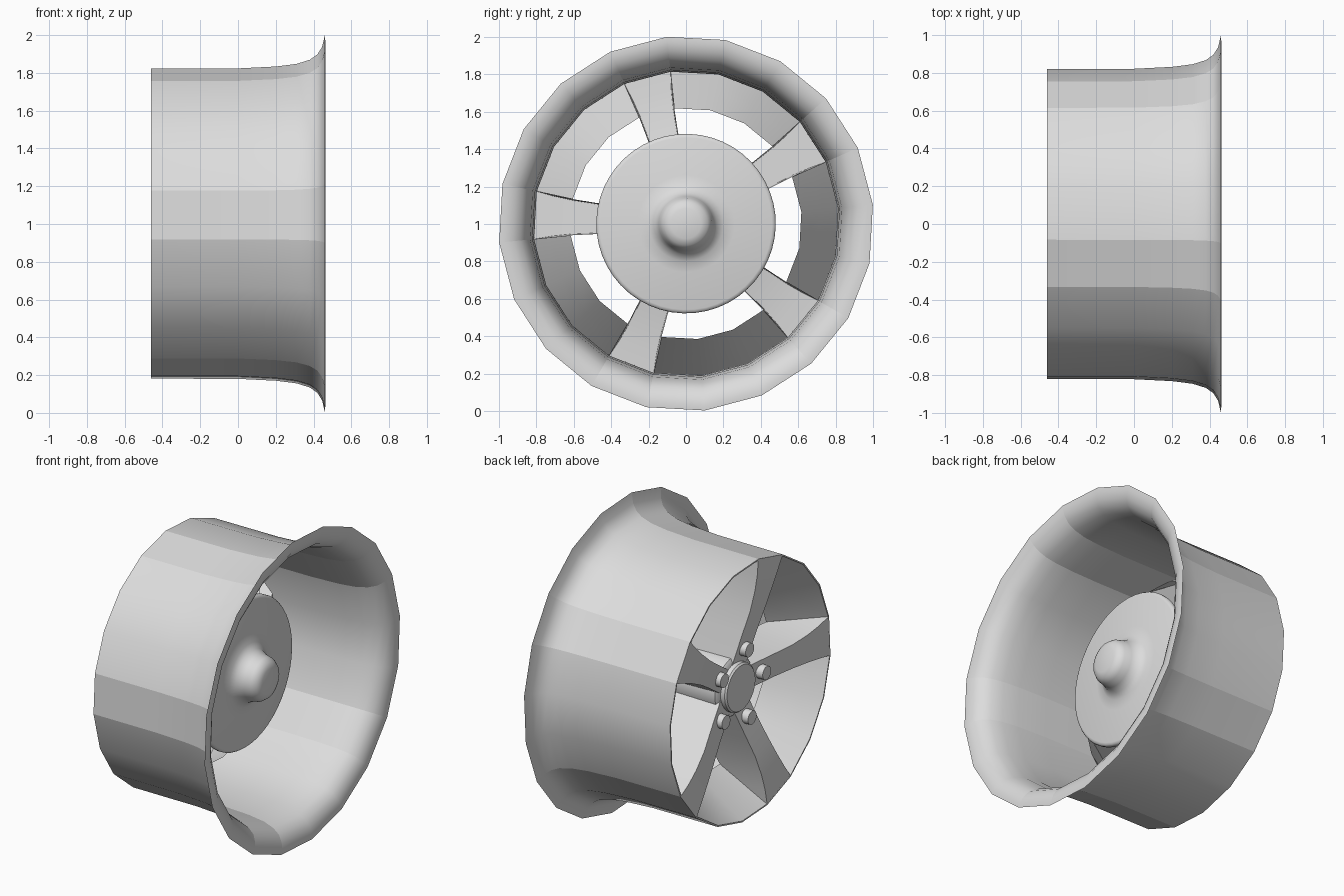
import bpy, bmesh, math
from mathutils import Matrix, Vector

if "Cube" in bpy.data.objects:
    bpy.data.objects.remove(bpy.data.objects["Cube"], do_unlink=True)

metal = bpy.data.materials.new("grey_metal")
metal.use_nodes = True
GREY = (0.72, 0.72, 0.72, 1)
metal.diffuse_color = GREY
metal.node_tree.nodes["Principled BSDF"].inputs["Base Color"].default_value = GREY

AXLE_Z = 1.002
START = math.radians(-5.8)      # first corner of the twenty-sided rim
STEP = math.tau / 20
SPOKES = [START - STEP / 2 + math.tau * i / 5 for i in range(5)]


def polar(x, r, angle, side=0.0):
    """Point at distance r from the axle; the angle runs from up towards +y."""
    s, c = math.sin(angle), math.cos(angle)
    return Vector((x, r * s + side * c, AXLE_Z + r * c - side * s))


def finish(name, bm, limit=40):
    bmesh.ops.remove_doubles(bm, verts=bm.verts, dist=0.0005)
    bmesh.ops.recalc_face_normals(bm, faces=bm.faces)
    for f in bm.faces:
        f.smooth = True
    for e in bm.edges:
        if len(e.link_faces) == 2 and e.calc_face_angle(0) > math.radians(limit):
            e.smooth = False
    mesh = bpy.data.meshes.new(name)
    bm.to_mesh(mesh)
    bm.free()
    mesh.materials.append(metal)
    obj = bpy.data.objects.new(name, mesh)
    bpy.context.collection.objects.link(obj)


def lathe(name, profile, sides, closed=False, skip=(), creases=()):
    """Turn an (x, radius) profile round the axle; skip and creases repeat every four sides."""
    bm = bmesh.new()
    rings = [[bm.verts.new(polar(x, r, START + math.tau * k / sides)) for x, r in profile]
             for k in range(sides)]
    n = len(profile)
    for k in range(sides):
        if k % 4 in skip:
            continue
        a, b = rings[k], rings[(k + 1) % sides]
        for i in range(n if closed else n - 1):
            j = (i + 1) % n
            bm.faces.new((a[i], a[j], b[j], b[i]))
    for k in range(sides):
        if k % 4 in creases:
            for i in range(n - 1):
                bm.edges.get((rings[k][i], rings[k][i + 1])).smooth = False
    finish(name, bm)


# Barrel with flared lip, creased beside each spoke
outer = [(-0.46, 0.825), (0, 0.826), (0.2, 0.836), (0.31, 0.85), (0.38, 0.872),
         (0.42, 0.9), (0.445, 0.94), (0.46, 1.004)]
inner = [(0.462, 0.975), (0.45, 0.93), (0.425, 0.89), (0.38, 0.86), (0.31, 0.838),
         (0.2, 0.825), (0, 0.817), (-0.46, 0.816)]
lathe("barrel", outer + inner, 20, closed=True, creases=(0, 3))

# Tapered window walls between the spokes
lathe("window_walls", [(-0.46, 0.82), (-0.305, 0.72), (-0.15, 0.62)], 20, skip=(3,))

# Spokes: channels open at the back, wider at the rim
# distance, front half width, front x, back half width, back x
SECTIONS = [(0.812, 0.129, -0.46, 0.129, -0.455),
            (0.71, 0.106, -0.455, 0.113, -0.305),
            (0.612, 0.09, -0.445, 0.097, -0.15),
            (0.48, 0.077, -0.425, 0.083, -0.1),
            (0.34, 0.074, -0.395, 0.08, -0.07),
            (0.13, 0.074, -0.355, 0.08, -0.05)]
bm = bmesh.new()
for angle in SPOKES:
    rows = [[bm.verts.new(polar(x, d, angle, u)) for u, x in
             ((-bw, bx), (-fw, fx), (fw, fx), (bw, bx))]
            for d, fw, fx, bw, bx in SECTIONS]
    for a, b in zip(rows, rows[1:]):
        for i in range(3):
            bm.faces.new((a[i], a[i + 1], b[i + 1], b[i]))
finish("spokes", bm)

# Hub body between the spoke roots
lathe("hub", [(-0.355, 0), (-0.355, 0.17), (-0.34, 0.19), (0.03, 0.19)], 40)

# Centre cap
lathe("centre_cap", [(-0.395, 0), (-0.395, 0.145), (-0.385, 0.155), (-0.34, 0.155)], 32)

# Wheel nuts, one on each spoke
bm = bmesh.new()
for angle in SPOKES:
    place = Matrix.Translation(polar(-0.38, 0.235, angle)) @ Matrix.Rotation(-math.pi / 2, 4, 'Y')
    bmesh.ops.create_cone(bm, cap_ends=True, segments=16, radius1=0.046,
                          radius2=0.044, depth=0.07, matrix=place)
finish("wheel_nuts", bm)

# Brake disc with axle stub on its inner face
lathe("brake_disc", [(0.23, 0), (0.228, 0.08), (0.215, 0.115), (0.185, 0.136),
                     (0.14, 0.146), (0.1, 0.165), (0.078, 0.2), (0.066, 0.26),
                     (0.06, 0.46), (0.056, 0.473), (0.046, 0.48), (0.03, 0.48),
                     (0.03, 0.19)], 48)
